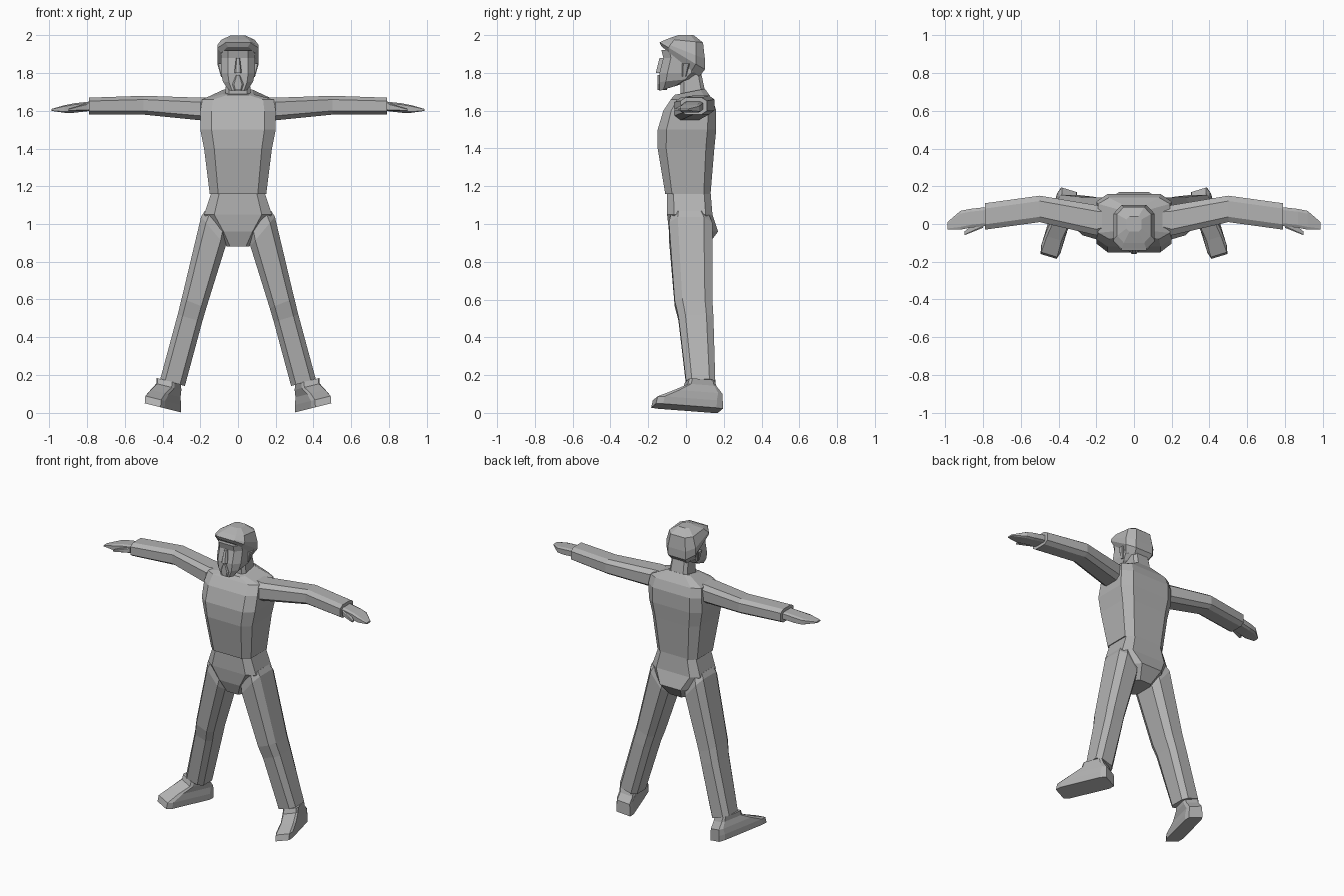
import bpy, bmesh, math
from mathutils import Matrix, Vector

cube = bpy.data.objects.get("Cube")
if cube:
    bpy.data.objects.remove(cube, do_unlink=True)

grey = bpy.data.materials.new("plain grey")
grey.use_nodes = True
grey.diffuse_color = (.45, .45, .45, 1)
shader = grey.node_tree.nodes["Principled BSDF"]
shader.inputs["Base Color"].default_value = grey.diffuse_color


def section(half_width, near, far, along, centre=0, roll=0, lean=0, chamfer=.3):
    """Chamfered rectangle across the part's axis; roll and lean slope it."""
    middle, half_depth = (near + far) / 2, (far - near) / 2
    inner = 1 - chamfer
    quarter = [(inner, 1), (1, inner)]
    outline = []
    for sx, sy in ((1, 1), (1, -1), (-1, -1), (-1, 1)):
        corner = [(sx * a, sy * b) for a, b in quarter]
        outline += corner if sx == sy else corner[::-1]
    points = []
    for a, b in outline:
        dx, dy = a * half_width, b * half_depth
        points.append(Vector((centre + dx, middle + dy, along + roll * dx + lean * dy)))
    return points


def loft(name, sections, place=None, side=1):
    """Skin the sections into a closed flat-shaded part, mirrored by side."""
    bm = bmesh.new()
    rows = []
    for points in sections:
        row = []
        for point in points:
            vert = bm.verts.new(place(point) if place else point)
            vert.co.x *= side
            row.append(vert)
        rows.append(row)
    for low, high in zip(rows, rows[1:]):
        for i in range(len(low)):
            bm.faces.new((low[i - 1], low[i], high[i], high[i - 1]))
    bm.faces.new(rows[0])
    bm.faces.new(rows[-1])
    bmesh.ops.recalc_face_normals(bm, faces=bm.faces)
    mesh = bpy.data.meshes.new(name)
    bm.to_mesh(mesh)
    bm.free()
    mesh.materials.append(grey)
    part = bpy.data.objects.new(name, mesh)
    bpy.context.collection.objects.link(part)


# Shirt, pelvis and neck
loft("torso", [
    section(.15, -.11, .13, 1.16),
    section(.18, -.15, .15, 1.4),
    section(.2, -.15, .16, 1.5),
    section(.2, -.12, .16, 1.6),
    section(.19, -.08, .14, 1.66),
    section(.08, -.06, .1, 1.7, lean=.2),
])
loft("pelvis", [
    section(.06, -.06, .11, .88),
    section(.11, -.09, .17, .96),
    section(.18, -.1, .14, 1.05),
    section(.14, -.1, .13, 1.17),
])
loft("neck", [
    section(.07, -.03, .11, 1.66),
    section(.06, -.03, .08, 1.8),
])

# Head: jaw, cheeks, eye line and brow
loft("face", [
    section(.05, -.14, -.04, 1.72, lean=.3, chamfer=.4),
    section(.08, -.14, .03, 1.76, lean=.1, chamfer=.4),
    section(.09, -.14, .07, 1.8, chamfer=.4),
    section(.09, -.12, .08, 1.88, chamfer=.4),
    section(.09, -.13, .08, 1.92, chamfer=.4),
])
loft("hair", [
    section(.09, -.13, .07, 1.86, lean=-.8, chamfer=.4),
    section(.11, -.14, .1, 1.89, lean=-.6, chamfer=.4),
    section(.11, -.13, .1, 1.92, lean=-.4, chamfer=.4),
    section(.09, -.1, .09, 1.97, lean=-.1, chamfer=.4),
    section(.04, -.04, .04, 2, chamfer=.4),
])
loft("nose", [
    section(.02, -.16, -.1, 1.8, chamfer=.4),
    section(.01, -.14, -.1, 1.88),
])
loft("goatee", [
    section(.02, -.15, -.1, 1.71),
    section(.03, -.15, -.1, 1.74),
    section(.01, -.15, -.1, 1.79),
])


def sideways(point):
    """Lay a part out along x, with its width along y and depth along z."""
    return Vector((point.z, point.x, point.y))


def on_sole(point):
    """Turn the shoe outward and slope its sole."""
    turned = Matrix.Rotation(math.radians(17), 3, 'Z') @ point
    turned.z += turned.x / 4 + .025
    turned.x += .4
    return turned


def leg_section(front, back, height, roll):
    """Trouser section on the straight, splayed line of the leg."""
    return section(.065, front, back, height, .39 - .27 * height, roll, chamfer=.4)


for label, side in (("left", 1), ("right", -1)):
    # Sleeve, bent back at the elbow
    loft(label + "_arm", [
        section(.05, 1.57, 1.67, .1, .03, chamfer=.4),
        section(.08, 1.55, 1.67, .2, .02, chamfer=.4),
        section(.07, 1.58, 1.68, .5, .08, chamfer=.4),
        section(.07, 1.58, 1.67, .79, .04, chamfer=.4),
    ], sideways, side)
    # Flat hand and thumb
    loft(label + "_hand", [
        section(.05, 1.6, 1.65, .78, .04),
        section(.05, 1.59, 1.64, .87, .03),
        section(.05, 1.59, 1.63, .92, .02),
        section(.02, 1.6, 1.61, .99, -.01),
    ], sideways, side)
    loft(label + "_thumb", [
        section(.03, 1.6, 1.64, .8, .01),
        section(.01, 1.6, 1.61, .9, -.05),
    ], sideways, side)

    # Trouser leg: ankle, shin, knee and hip
    loft(label + "_leg", [
        leg_section(0, .155, .16, roll=.3),
        leg_section(-.04, .145, .5, roll=.3),
        leg_section(-.06, .14, .58, roll=.4),
        leg_section(-.09, .14, .96, roll=1.2),
        leg_section(-.08, .12, 1.03, roll=.6),
    ], side=side)
    # Shoe: sole, toe cap, instep and collar
    loft(label + "_shoe", [
        section(.055, -.18, .19, 0, chamfer=.2),
        section(.055, -.17, .19, .04, chamfer=.2),
        section(.05, -.08, .19, .08, chamfer=.2),
        section(.05, 0, .16, .12, -.01, chamfer=.2),
        section(.05, .01, .15, .15, -.01, chamfer=.2),
    ], on_sole, side)
    # Ear
    loft(label + "_ear", [
        section(.01, -.02, 0, 1.78, .08),
        section(.02, -.02, .02, 1.85, .09),
    ], side=side)
